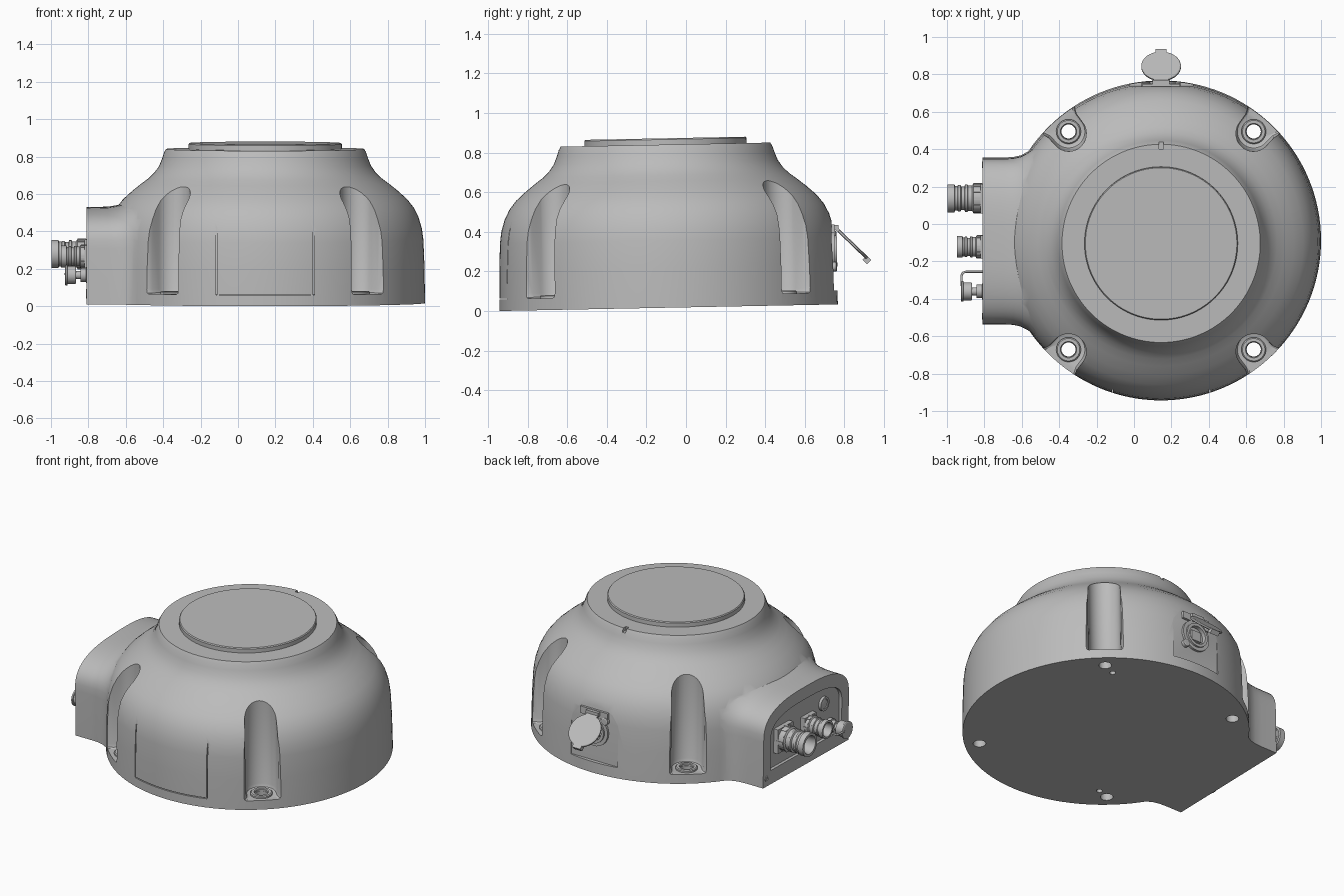
import bpy, bmesh
from math import sin, cos, pi, radians, atan2
from mathutils import Matrix, Vector

if "Cube" in bpy.data.objects:
    bpy.data.objects.remove(bpy.data.objects["Cube"])

grey = bpy.data.materials.new("cast grey")
grey.use_nodes = True
grey.diffuse_color = (0.5, 0.5, 0.5, 1)
grey.node_tree.nodes["Principled BSDF"].inputs["Base Color"].default_value = (0.5, 0.5, 0.5, 1)
parts = []


def loft(name, rings, closed=False, m=Matrix()):
    """Skin a list of equal rings; cap the ends, or join last to first if closed."""
    bm = bmesh.new()
    vs = [[bm.verts.new(m @ Vector(p)) for p in r] for r in rings]
    n = len(vs[0])
    for a, b in (zip(vs, vs[1:] + vs[:1]) if closed else zip(vs, vs[1:])):
        for i in range(n):
            j = (i + 1) % n
            bm.faces.new((a[i], a[j], b[j], b[i]))
    if not closed:
        bm.faces.new(vs[0][::-1])
        bm.faces.new(vs[-1])
    bmesh.ops.recalc_face_normals(bm, faces=bm.faces)
    me = bpy.data.meshes.new(name)
    bm.to_mesh(me)
    bm.free()
    me.materials.append(grey)
    ob = bpy.data.objects.new(name, me)
    bpy.context.collection.objects.link(ob)
    parts.append(ob)
    return ob


def lathe(name, profile, m=Matrix(), closed=False, n=32):
    ring = [(cos(2 * pi * i / n), sin(2 * pi * i / n)) for i in range(n)]
    return loft(name, [[(r * c, r * s, z) for c, s in ring] for r, z in profile], closed, m)


def box(name, x0, x1, y0, y1, z0, z1, m=Matrix()):
    return loft(name, [[(x0, y0, z), (x1, y0, z), (x1, y1, z), (x0, y1, z)] for z in (z0, z1)], m=m)


def boolean(target, tool, op="DIFFERENCE"):
    mod = target.modifiers.new("cut", "BOOLEAN")
    mod.object, mod.operation, mod.solver = tool, op, "EXACT"
    bpy.context.view_layer.objects.active = target
    bpy.ops.object.modifier_apply(modifier=mod.name)
    parts.remove(tool)
    bpy.data.objects.remove(tool)


def arch(x, w, h, base=0, spring=0.3, n=28):
    """Flat-bottomed section with a softly squared arch on top."""
    top = [pi * i / n for i in range(n + 1)]
    pw = lambda v: abs(v) ** 0.72 * (1 if v >= 0 else -1)
    pts = [(x, w * pw(cos(t)), spring + (h - spring) * pw(max(sin(t), 0))) for t in top]
    return [(x, w, base)] + pts + [(x, -w, base)]


# Domed housing
body = lathe("housing", [(0.855, 0), (0.852, 0.2), (0.846, 0.34), (0.838, 0.40), (0.82, 0.46),
                         (0.795, 0.51), (0.76, 0.555), (0.71, 0.6), (0.66, 0.64), (0.62, 0.67),
                         (0.59, 0.7), (0.566, 0.735), (0.55, 0.775), (0.54, 0.806), (0.53, 0.824)], n=128)

# Connector bay flaring into the housing
bay = loft("connector_bay", [arch(x, w, h) for x, w, h in (
    (-0.955, 0.443, 0.512), (-0.84, 0.443, 0.515), (-0.79, 0.446, 0.523), (-0.75, 0.455, 0.535),
    (-0.71, 0.476, 0.555), (-0.67, 0.508, 0.578), (-0.63, 0.55, 0.6), (-0.59, 0.59, 0.62),
    (-0.4, 0.6, 0.62))])
boolean(body, bay, "UNION")
boolean(body, loft("bay_recess", [arch(x, 0.37, 0.43, 0.09, 0.28) for x in (-1, -0.935)]))

# Four bolt pockets with washers and through holes
for sx in (-1, 1):
    for sy in (-1, 1):
        px, py = 0.495 * sx, 0.583 * sy
        m = Matrix.Translation((px, py, 0)) @ Matrix.Rotation(atan2(py, px), 4, "Z")
        back = [(0.095 * cos(t), 0.095 * sin(t)) for t in (pi / 2 + pi * i / 20 for i in range(21))]
        flare = [(0.05, 0.098), (0.08, 0.11), (0.1, 0.13), (0.12, 0.16), (0.16, 0.22)]
        outline = back + [(x, -y) for x, y in flare] + flare[::-1]
        levels = ((0.8, 0.06), (0.92, 0.066), (1, 0.085), (1, 0.75))
        boolean(body, loft("pocket", [[(x * (k if x < 0.1 else 1), y * k, z) for x, y in outline]
                                      for k, z in levels], m=m))
        boolean(body, lathe("bolt_hole", [(0.038, -0.1), (0.038, 0.2)], m))
        lathe("washer", [(0.04, 0.05), (0.066, 0.05), (0.066, 0.07), (0.06, 0.075), (0.044, 0.075),
                         (0.04, 0.07)], m, True)
for x, y in ((0.405, 0.545), (-0.415, -0.555)):
    boolean(body, lathe("pin_hole", [(0.018, -0.1), (0.018, 0.05)], Matrix.Translation((x, y, 0)), n=16))

# Front cover seams, rear flat and alignment notch
for x in (-0.26, 0.26):
    boolean(body, box("seam", x - 0.003, x + 0.003, -1, -0.79, 0.06, 0.49))
boolean(body, box("seam", -0.26, 0.26, -1, -0.81, 0.057, 0.063))
boolean(body, box("rear_flat", -0.17, 0.17, 0.83, 1, 0.07, 0.5))
boolean(body, box("notch", -0.012, 0.012, 0.505, 0.6, 0.8, 0.9))

# Mounting disc on top
lathe("top_disc", [(0.41, 0.81), (0.41, 0.85), (0.405, 0.856)], n=96)

# Rear port with hinged round lid
rear = Matrix.Translation((0, 0.83, 0.27)) @ Matrix.Rotation(-pi / 2, 4, "X")
lathe("port_flange", [(0.065, -0.01), (0.1, -0.01), (0.1, 0.014), (0.065, 0.014)], rear, True)
lathe("port_ring", [(0.06, 0.0), (0.078, 0.0), (0.078, 0.026), (0.06, 0.026)], rear, True)
box("port_insert", -0.035, 0.035, 0.82, 0.845, 0.235, 0.3)
for x, z in ((-0.08, 0.35), (0.08, 0.19)):
    lathe("port_screw", [(0.024, -0.01), (0.024, 0.02), (0.018, 0.024)],
          Matrix.Translation((x, 0.83, z)) @ Matrix.Rotation(-pi / 2, 4, "X"), n=16)
box("hinge_block", -0.1, 0.1, 0.82, 0.845, 0.36, 0.405)
box("hinge_arm", -0.045, 0.045, 0.82, 0.866, 0.378, 0.402)
lid = Matrix.Translation((0, 0.936, 0.302)) @ Matrix.Rotation(-pi / 4, 4, "X")
lathe("lid", [(0.1, -0.008), (0.106, -0.004), (0.106, 0.004), (0.1, 0.008)], lid, n=40)
box("lid_hinge_tab", -0.04, 0.04, -0.125, -0.08, -0.008, 0.008, lid)
box("lid_latch", -0.03, 0.03, 0.09, 0.122, -0.022, 0.008, lid)


def facing_bay(y, z, x=-0.936):
    return Matrix.Translation((x, y, z)) @ Matrix.Rotation(-pi / 2, 4, "Y")


# Bay connectors: (name, y, z, radius, length)
for name, y, z, r, length in (("large_connector", 0.23, 0.258, 0.075, 0.207),
                              ("medium_connector", -0.03, 0.25, 0.058, 0.155)):
    m = facing_bay(y, z)
    shell = [(0.72, 0), (1.05, 0), (1.05, 0.33), (0.9, 0.36), (0.9, 0.46), (0.98, 0.48), (0.98, 0.54),
             (0.84, 0.56), (0.84, 0.64), (0.94, 0.66), (0.94, 0.72), (0.88, 0.74), (0.88, 0.8),
             (1, 0.82), (1, 1), (0.78, 1), (0.72, 0.9)]
    lathe(name, [(r * a, length * b) for a, b in shell], m, True)
    lathe(name + "_core", [(r * 0.75, 0), (r * 0.75, length * 0.6)], m)
    s = r * 1.05
    box(name + "_base", -s, s, -s, s, -0.005, 0.03, m)
    for k in range(12):
        t = m @ Matrix.Rotation(k * pi / 6, 4, "Z")
        box(name + "_grip", r, r * 1.09, -0.007, 0.007, length * 0.1, length * 0.32, t)

# Small capped connector with retaining strap
cap = facing_bay(-0.27, 0.155)
lathe("small_socket", [(0.045, -0.005), (0.045, 0.02), (0.036, 0.022), (0.036, 0.05)], cap)
lathe("small_stem", [(0.022, 0.04), (0.022, 0.09)], cap)
lathe("small_cap", [(0.045, 0.075), (0.048, 0.08), (0.048, 0.12), (0.055, 0.122), (0.055, 0.132),
                    (0.05, 0.135)], cap)
cu = bpy.data.curves.new("cap_strap", "CURVE")
cu.dimensions, cu.bevel_depth, cu.bevel_resolution = "3D", 0.006, 2
sp = cu.splines.new("POLY")
path = [(-0.935, -0.165), (-1.045, -0.165), (-1.06, -0.17), (-1.067, -0.185), (-1.067, -0.24)]
sp.points.add(len(path) - 1)
for p, (x, y) in zip(sp.points, path):
    p.co = (x, y, 0.16, 1)
cu.materials.append(grey)
strap = bpy.data.objects.new("cap_strap", cu)
bpy.context.collection.objects.link(strap)

# Indicator button and corner screws on the bay
lathe("indicator_ring", [(0.03, 0), (0.045, 0), (0.045, 0.016), (0.03, 0.016)], facing_bay(-0.2, 0.32), True)
lathe("indicator", [(0.032, 0), (0.032, 0.01), (0.02, 0.014)], facing_bay(-0.2, 0.32))
for y in (-0.405, 0.405):
    lathe("bay_screw", [(0.009, -0.01), (0.018, -0.01), (0.018, 0.004), (0.009, 0.004)],
          facing_bay(y, 0.05, -0.955), True, n=16)

# Smooth shading, then set the whole unit at its slight tilt
bpy.ops.object.select_all(action="DESELECT")
for ob in parts:
    ob.select_set(True)
bpy.context.view_layer.objects.active = body
bpy.ops.object.shade_smooth_by_angle(angle=radians(30))
tilt = Matrix.Translation((0.145, -0.0875, 0.0167)) @ Matrix.Rotation(0.0195, 4, "X")
for ob in parts + [strap]:
    ob.matrix_world = tilt
